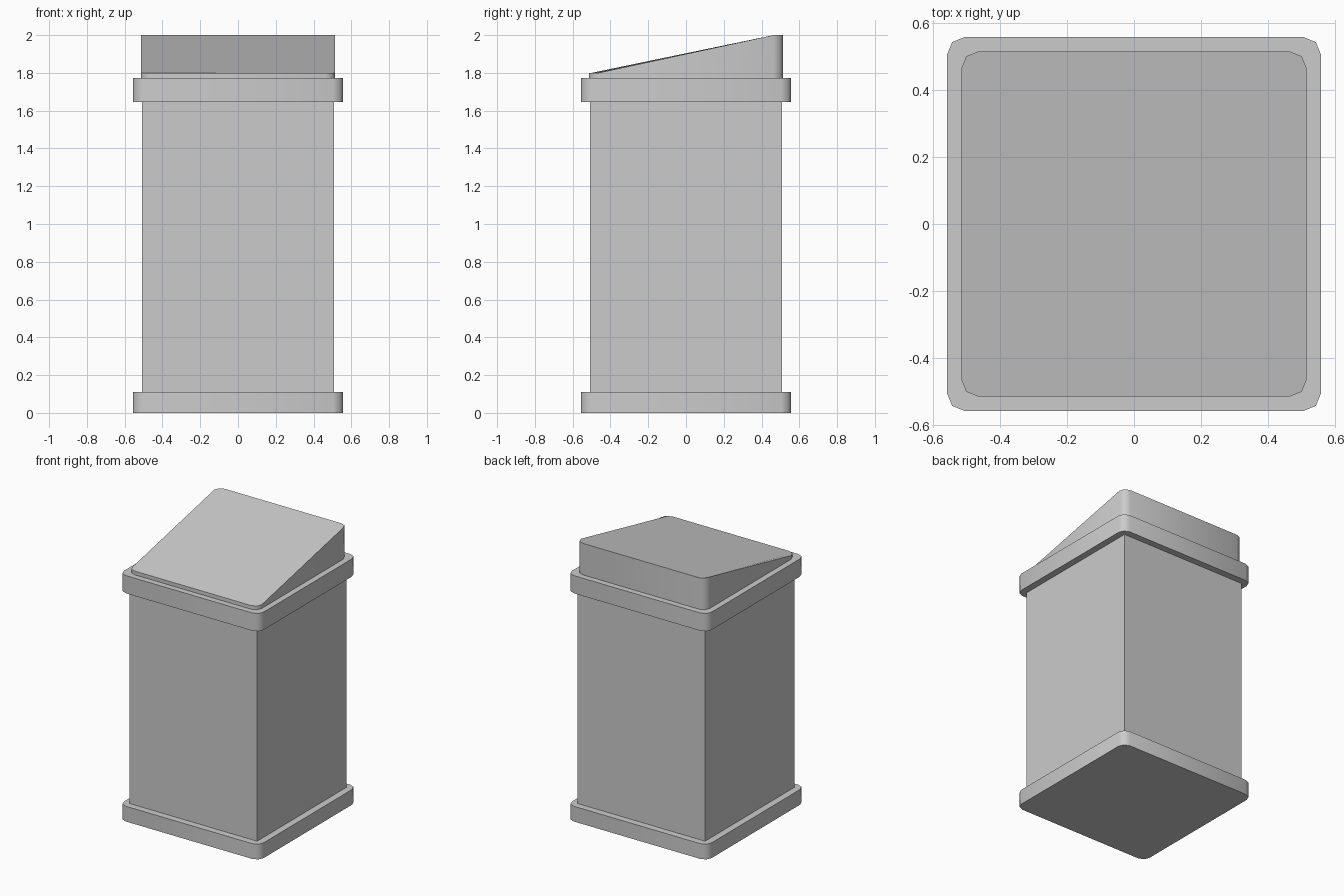
import bpy, bmesh, math

if "Cube" in bpy.data.objects:
    bpy.data.objects.remove(bpy.data.objects["Cube"])


def corner_loop(half, radius):
    """Square outline with each corner cut by a two-segment arc."""
    if radius == 0:
        return [(half, half), (-half, half), (-half, -half), (half, -half)]
    c = half - radius
    return [(sx * c + radius * math.cos(math.radians(start + step)),
             sy * c + radius * math.sin(math.radians(start + step)))
            for sx, sy, start in ((1, 1, 0), (-1, 1, 90), (-1, -1, 180), (1, -1, 270))
            for step in (0, 45, 90)]


def block(name, half, radius, z0, z1, front_z1=None):
    """Upright block; front_z1 lowers the front of the top to make a slope."""
    bm = bmesh.new()
    pts = corner_loop(half, radius)
    low = [bm.verts.new((x, y, z0)) for x, y in pts]
    high = [bm.verts.new((x, y, front_z1 if front_z1 and y < 0 else z1)) for x, y in pts]
    bm.faces.new(low[::-1])
    bm.faces.new(high)
    n = len(pts)
    for i in range(n):
        j = (i + 1) % n
        bm.faces.new((low[i], low[j], high[j], high[i]))
    mesh = bpy.data.meshes.new(name)
    bm.to_mesh(mesh)
    bm.free()
    obj = bpy.data.objects.new(name, mesh)
    bpy.context.collection.objects.link(obj)
    bpy.ops.object.select_all(action='DESELECT')
    obj.select_set(True)
    bpy.context.view_layer.objects.active = obj
    bpy.ops.object.shade_smooth_by_angle(angle=math.radians(50))
    return obj


# Foot plinth, bin body, rim collar and sloping lid
block("base", 0.557, 0.053, 0.0, 0.11)
block("body", 0.508, 0.0, 0.11, 1.645)
block("rim", 0.557, 0.053, 1.645, 1.773)
block("lid", 0.514, 0.05, 1.773, 2.0, front_z1=1.80)
